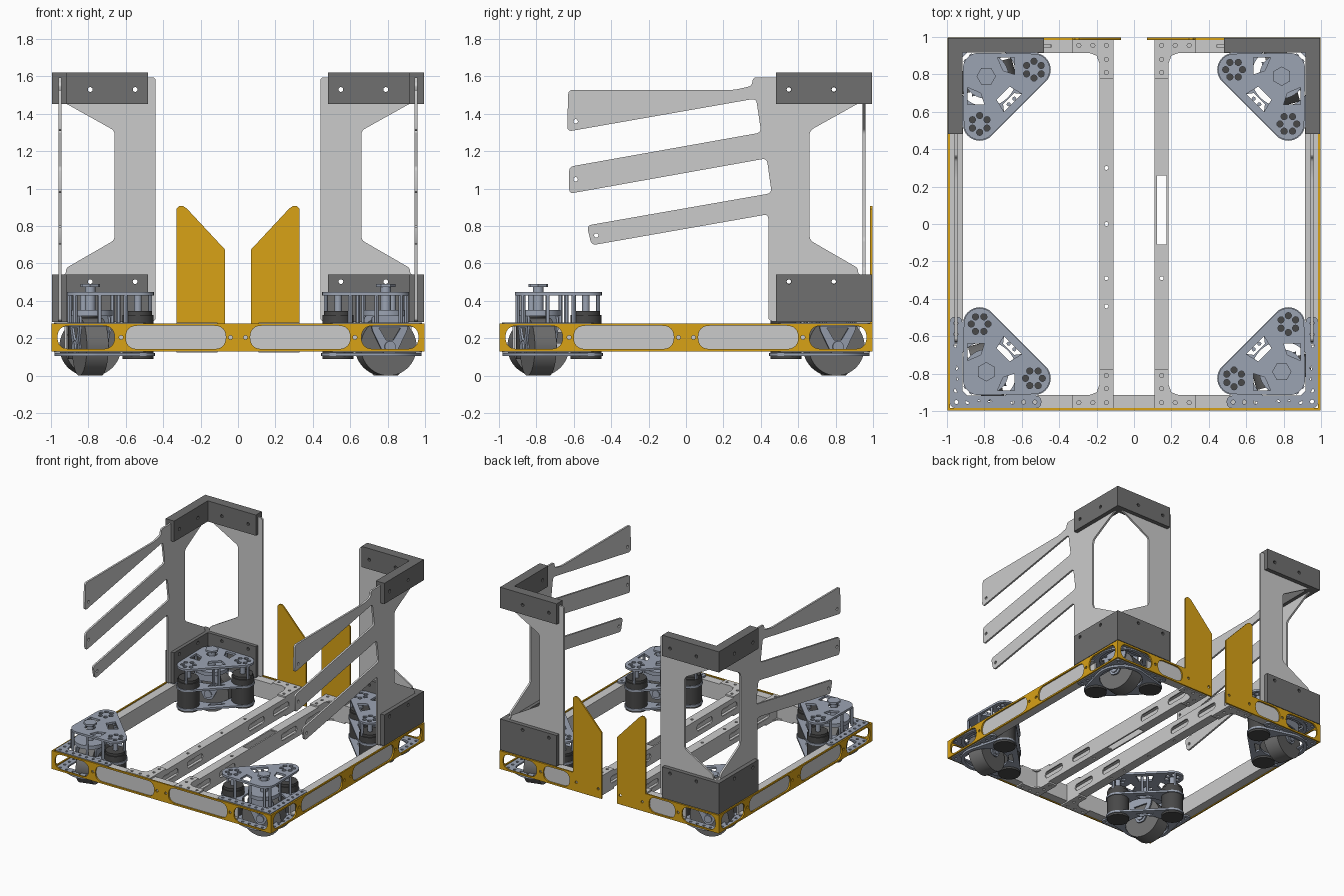
import bpy, bmesh
from math import pi, cos, sin, radians
from mathutils import Matrix, Vector
from mathutils.geometry import convex_hull_2d

if "Cube" in bpy.data.objects:
    bpy.data.objects.remove(bpy.data.objects["Cube"])

def mat(name, c):
    m = bpy.data.materials.new(name)
    m.diffuse_color = (*c, 1)
    m.use_nodes = True
    m.node_tree.nodes["Principled BSDF"].inputs["Base Color"].default_value = m.diffuse_color
    return m
ORANGE = mat("orange", (0.69, 0.36, 0.008))
STEEL = mat("blue_steel", (0.33, 0.37, 0.45))
DARK = mat("dark_grey", (0.16, 0.16, 0.16))
BLACK = mat("motor_black", (0.065, 0.065, 0.065))

# Plate planes: columns are the directions of profile u, v and of thickness
AXES = {'z': ((1, 0, 0), (0, 1, 0), (0, 0, 1)),
        'y': ((1, 0, 0), (0, 0, 1), (0, -1, 0)),
        'x': ((0, 1, 0), (0, 0, 1), (1, 0, 0))}

def finish(name, me, m):
    if m: me.materials.append(m)
    me.shade_smooth()
    me.set_sharp_from_angle(angle=radians(30))
    ob = bpy.data.objects.new(name, me)
    bpy.context.collection.objects.link(ob)
    return ob

def plate(name, axis, lo, hi, outer, holes=(), m=None):
    """Flat sheet with holes, filling lo..hi along the axis."""
    cu = bpy.data.curves.new(name, 'CURVE')
    cu.dimensions, cu.fill_mode, cu.extrude = '2D', 'BOTH', (hi - lo) / 2
    for loop in (outer, *holes):
        sp = cu.splines.new('POLY')
        sp.points.add(len(loop) - 1)
        for p, q in zip(sp.points, loop): p.co = (q[0], q[1], 0, 1)
        sp.use_cyclic_u = True
    tmp = bpy.data.objects.new(name, cu)
    bpy.context.collection.objects.link(tmp)
    me = bpy.data.meshes.new_from_object(tmp.evaluated_get(bpy.context.evaluated_depsgraph_get()))
    bpy.data.objects.remove(tmp)
    M = Matrix(AXES[axis]).transposed().to_4x4()
    M['xyz'.index(axis)][3] = (lo + hi) / 2
    me.transform(M)
    bm = bmesh.new(); bm.from_mesh(me)
    bmesh.ops.remove_doubles(bm, verts=bm.verts, dist=1e-5)
    bmesh.ops.recalc_face_normals(bm, faces=bm.faces)
    bm.to_mesh(me); bm.free()
    return finish(name, me, m)

def cyl(name, x, y, z0, z1, r, m=None, n=32, rot=None):
    bm = bmesh.new()
    bmesh.ops.create_cone(bm, cap_ends=True, segments=n, radius1=r, radius2=r, depth=z1 - z0)
    me = bpy.data.meshes.new(name)
    bm.to_mesh(me); bm.free()
    if rot: me.transform(rot)
    me.transform(Matrix.Translation((x, y, (z0 + z1) / 2)))
    return finish(name, me, m)

def rect(a, b, c, d): return [(a, c), (b, c), (b, d), (a, d)]
def circ(x, y, r, n=20): return [(x + r*cos(2*pi*i/n), y + r*sin(2*pi*i/n)) for i in range(n)]
def dots(pts, r=0.011): return [circ(*p, r, 10) for p in pts]
def hull(*circles):
    pts = [p for c in circles for p in circ(*c, 32)]
    return [pts[i] for i in convex_hull_2d(pts)]
def slot(a, b, c, d):
    r = min(b - a, d - c) / 2
    return fillet(rect(a, b, c, d), r * 0.98, 6)

def fillet(pts, r, n=3):
    out = []
    for i, p in enumerate(pts):
        p, a, b = Vector(p), Vector(pts[i - 1]), Vector(pts[(i + 1) % len(pts)])
        k = 0.49 * min((a - p).length, (b - p).length)
        s, e = p + (a - p).normalized() * min(r, k), p + (b - p).normalized() * min(r, k)
        for j in range(n + 1):
            t = j / n
            w = 1 - 0.17 * 4 * t * (1 - t) * 0.5     # pull the curve towards a true arc
            q = (s * (1-t)**2 + p * 2*t*(1-t) * w + e * t**2) / ((1-t)**2 + 2*t*(1-t) * w + t**2)
            out.append(tuple(q))
    return out

def turned(obs, steps):
    for o in obs:
        for k in steps:
            c = o.copy()
            c.matrix_world = Matrix.Rotation(k * pi / 2, 4, 'Z')
            bpy.context.collection.objects.link(c)

def mirrored(obs):
    for o in obs:
        o.name = "right_" + o.name
        me = o.data.copy()
        me.transform(Matrix.Scale(-1, 4, (1, 0, 0)))
        me.flip_normals()
        c = bpy.data.objects.new(o.name.replace("right", "left", 1), me)
        bpy.context.collection.objects.link(c)

# Outer frame: orange skins and hollow tubes on front, right and left
ZS = (0.143, 0.267)
side_slots = [slot(a, b, *ZS) for a, b in ((-0.965, -0.66), (-0.6, -0.065), (0.065, 0.6), (0.66, 0.965))]
skin = plate("frame_skin", 'y', -0.997, -0.985, rect(-0.997, 0.997, 0.13, 0.28),
             side_slots + dots([(-0.625, 0.205), (-0.04, 0.205), (0.04, 0.205), (0.625, 0.205)]), ORANGE)
def tube_x(name, a, b, y0, y1):
    return plate(name, 'x', a, b, rect(y0, y1, 0.135, 0.272), [rect(y0 + 0.012, y1 - 0.012, 0.147, 0.26)])
tube = tube_x("frame_tube", -0.65, 0.65, -0.984, -0.915)
turned([skin, tube], (1, 3))

# Open back: half tubes, and skins that rise into slanted guide fins
fin = [(0.07, 0.13), (0.997, 0.13), (0.997, 0.28), (0.33, 0.28), (0.33, 0.89), (0.315, 0.907),
       (0.295, 0.908), (0.275, 0.895), (0.07, 0.675)]
mirrored([plate("back_skin_fin", 'y', 0.985, 0.997, fin, [slot(0.36, 0.6, *ZS), side_slots[3]]
                + dots([(0.625, 0.205), (0.1, 0.205), (0.3, 0.205)]), ORANGE),
          tube_x("back_tube", 0.11, 0.65, 0.915, 0.984)])

# Long centre beams with slotted walls
for side, x0, x1 in (("left", -0.185, -0.11), ("right", 0.11, 0.185)):
    xm = (x0 + x1) / 2
    wall = [slot(y - 0.1, y + 0.1, 0.175, 0.232) for y in (-0.72, -0.4, 0.4, 0.72)]
    for a in (x0, x1 - 0.01):
        plate(side + "_beam_wall", 'x', a, a + 0.01, rect(-0.915, 0.915, 0.135, 0.272), wall)
    top = dots([(xm, y) for y in (0.3, 0, -0.29, -0.44)]) if side == "left" else \
        dots([(xm, -0.29)]) + [rect(x0 + 0.012, x1 - 0.012, -0.11, 0.26)]
    for z in (0.135, 0.262):
        plate(side + "_beam_cover", 'z', z, z + 0.01, rect(x0 + 0.01, x1 - 0.01, -0.915, 0.915), top)

# Gusset sheets tying the beams to the frame, above and below
gus = []
for s in (-1, 1):
    prof = [(0.11, 0.775), (0.185, 0.775), (0.185, 0.86), (0.2, 0.9), (0.24, 0.915), (0.33, 0.915), (0.33, 0.985), (0.11, 0.985)]
    hs = [(0.148, 0.81), (0.148, 0.88), (0.148, 0.955), (0.22, 0.955), (0.295, 0.955)]
    for z in (0.272, 0.123):
        gus.append(plate("gusset", 'z', z, z + 0.012, [(x, s*y) for x, y in prof], dots([(x, s*y) for x, y in hs])))
mirrored(gus)

# Corner drive module, built at back right then turned to all four corners
M1, M2 = (0.535, 0.825), (0.825, 0.535)
mod = []
gap = [(0.60, 0.695), (0.695, 0.60), (0.70, 0.64), (0.64, 0.70)]
base = hull((0.79, 0.79, 0.19), (*M1, 0.09), (*M2, 0.09))
for z in (0.106, 0.262):
    mod.append(plate("module_base", 'z', z, z + 0.016, base,
               [circ(0.79, 0.79, 0.162, 40), circ(*M1, 0.08), circ(*M2, 0.08), gap], STEEL))
L = fillet([(0.495, 0.918), (0.495, 0.984), (0.984, 0.984), (0.984, 0.495), (0.918, 0.495), (0.918, 0.918)], 0.03)
Lh = [(0.53 + 0.06*i, 0.952) for i in range(8)]
for z in (0.272, 0.123):
    mod.append(plate("corner_bracket", 'z', z, z + 0.013, L, dots(Lh + [(y, x) for x, y in Lh[:7]]), STEEL))
top = hull((0.83, 0.83, 0.085), (*M1, 0.085), (*M2, 0.085))
truss = [[(0.64, 0.89), (0.73, 0.89), (0.70, 0.82), (0.64, 0.80)]]
truss.append([(y, x) for x, y in truss[0]])
mod.append(plate("module_top_plate", 'z', 0.43, 0.447, top,
           [gap[:2] + [(0.735, 0.665), (0.665, 0.735)], circ(0.79, 0.79, 0.04)] + truss
           + [circ(M[0] + 0.045*cos(a*pi/3), M[1] + 0.045*sin(a*pi/3), 0.017, 10) for M in (M1, M2) for a in range(6)], STEEL))
for M in (M1, M2):
    mod.append(cyl("drive_motor", *M, 0.09, 0.325, 0.083, BLACK, 40))
    mod.append(cyl("motor_cap", *M, 0.325, 0.345, 0.075, BLACK, 40))
    mod.append(cyl("motor_shaft", *M, 0.345, 0.43, 0.02, STEEL, 16))
for x, y in ((0.9, 0.87), (0.87, 0.9), (0.895, 0.60), (0.60, 0.895), (0.67, 0.64), (0.64, 0.67), (0.74, 0.9), (0.9, 0.74), (0.47, 0.80), (0.80, 0.47)):
    mod.append(cyl("standoff", x, y, 0.278, 0.43, 0.011, STEEL, 12))
mod.append(cyl("encoder_neck", 0.79, 0.79, 0.35, 0.475, 0.028, STEEL, 20))
mod.append(cyl("encoder_cap", 0.79, 0.79, 0.475, 0.49, 0.052, STEEL, 6))
mod.append(cyl("steering_gear", 0.79, 0.79, 0.32, 0.35, 0.12, STEEL, 40))
# Wheel, steered about 15 degrees, with its triangular fork sides
yaw = Matrix.Rotation(radians(15), 4, 'Z')
wheel = cyl("wheel", 0.79, 0.79, 0.095, 0.215, 0.155, DARK, 48, yaw @ Matrix.Rotation(pi/2, 4, 'Y'))
hub = cyl("wheel_hub", 0.79, 0.79, 0.06, 0.25, 0.03, STEEL, 20, yaw @ Matrix.Rotation(pi/2, 4, 'Y'))
mod += [wheel, hub]
for w in (-0.085, 0.073):
    f = plate("wheel_fork", 'x', w, w + 0.012, fillet([(-0.1, 0.32), (0.1, 0.32), (0.1, 0.25), (0.03, 0.11), (-0.03, 0.11), (-0.1, 0.25)], 0.02),
              [[(-0.06, 0.255), (0.06, 0.255), (0.02, 0.19), (-0.02, 0.19)]], STEEL)
    f.data.transform(Matrix.Translation((0.79, 0.79, 0)) @ yaw)
    mod.append(f)
turned(mod, (1, 2, 3))

# Rear towers: back sheet, side sheet with three arms, and corner blocks
inner = [(0.955, 0.29), (0.955, 0.54), (0.92, 0.54), (0.92, 0.575), (0.66, 0.725), (0.66, 1.31), (0.92, 1.455), (0.955, 1.46), (0.955, 1.595)]
back = [(0.44, 0.29)] + inner + [(0.44, 1.595)]
arms = [(0.355, 1.595), (0.355, 1.55), (0.26, 1.528), (-0.63, 1.528), (-0.635, 1.305), (0.375, 1.482), (0.402, 1.30),
        (-0.625, 1.117), (-0.625, 0.973), (0.432, 1.162), (0.458, 0.976), (-0.53, 0.803), (-0.505, 0.697), (0.44, 0.863)]
block_z = ((1.452, 1.622, 1.53), (0.286, 0.54, 0.503))
bolt = [(u, zh) for *_, zh in block_z for u in (0.55, 0.79)]
tower = [plate("tower_back_sheet", 'y', 0.945, 0.96, fillet(back, 0.02), dots(bolt, 0.013)),
         plate("tower_arm_sheet", 'x', 0.945, 0.96, fillet([(0.44, 0.29)] + inner + arms, 0.025),
               dots([(-0.59, 1.36), (-0.59, 1.05), (-0.48, 0.75)] + bolt, 0.012))]
for z0, z1, zh in block_z:
    h = dots([(0.55, zh), (0.79, zh)], 0.013)
    tower.append(plate("tower_back_block", 'y', 0.917, 0.994, rect(0.48, 0.994, z0, z1), h, DARK))
    tower.append(plate("tower_side_block", 'x', 0.917, 0.994, rect(0.48, 0.917, z0, z1), h, DARK))
mirrored(tower)
